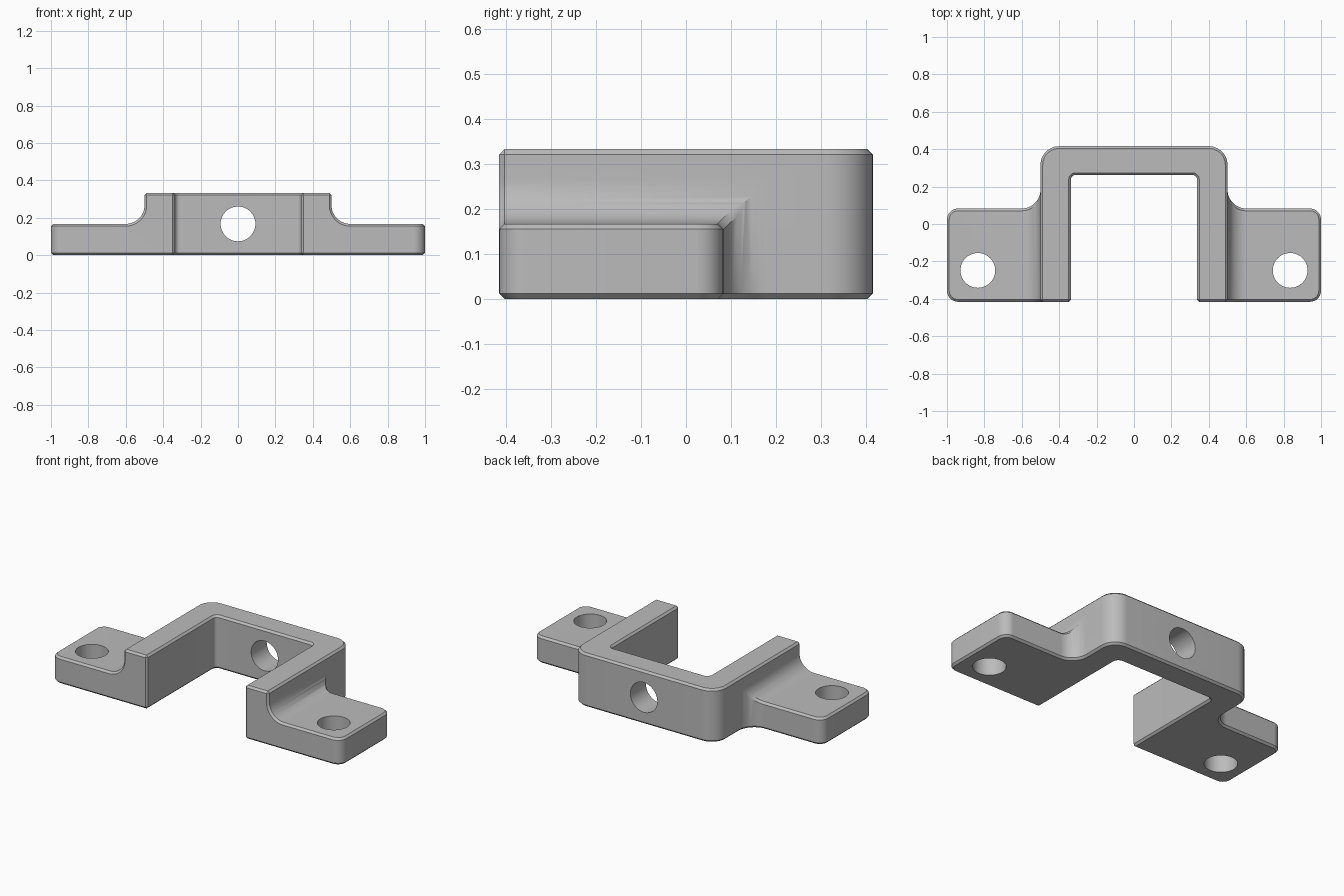
import bpy, bmesh, math
from mathutils import Vector, Matrix

cube = bpy.data.objects.get("Cube")
if cube:
    bpy.data.objects.remove(cube)

HEIGHT, FLANGE = 0.333, 0.167
DEPTH = 0.416
HOLE = 0.093
FILLET = 0.1


def rounded(corners, steps=12):
    """Outline with every corner (x, y, radius) replaced by an arc."""
    out = []
    for i, (x, y, r) in enumerate(corners):
        p = Vector((x, y))
        if r == 0:
            out.append(p)
            continue
        a = (Vector(corners[i - 1][:2]) - p).normalized()
        b = (Vector(corners[(i + 1) % len(corners)][:2]) - p).normalized()
        centre = p + (a + b) * r
        for k in range(steps + 1):
            t = k / steps * math.pi / 2
            out.append(centre - b * r * math.cos(t) - a * r * math.sin(t))
    return out


def mirrored(half):
    return half + [(-x, y, r) for x, y, r in reversed(half)]


def add_object(name, bm):
    bmesh.ops.recalc_face_normals(bm, faces=bm.faces)
    mesh = bpy.data.meshes.new(name)
    bm.to_mesh(mesh)
    bm.free()
    ob = bpy.data.objects.new(name, mesh)
    bpy.context.collection.objects.link(ob)
    return ob


def extrude(name, outline, place, direction):
    bm = bmesh.new()
    face = bm.faces.new([bm.verts.new(place(p)) for p in outline])
    new = bmesh.ops.extrude_face_region(bm, geom=[face])["geom"]
    bmesh.ops.translate(bm, vec=direction,
                        verts=[v for v in new if isinstance(v, bmesh.types.BMVert)])
    return add_object(name, bm)


def hole_cutter(name, location, rotation=0):
    bm = bmesh.new()
    bmesh.ops.create_cone(bm, cap_ends=True, segments=48, radius1=HOLE, radius2=HOLE, depth=0.6,
                          matrix=Matrix.Translation(location) @ Matrix.Rotation(rotation, 4, "X"))
    return add_object(name, bm)


def apply(ob, mod):
    with bpy.context.temp_override(object=ob, active_object=ob, selected_objects=[ob]):
        bpy.ops.object.modifier_apply(modifier=mod.name)


def boolean(ob, cutter, operation):
    mod = ob.modifiers.new("cut", "BOOLEAN")
    mod.operation, mod.solver, mod.object = operation, "EXACT", cutter
    apply(ob, mod)
    bpy.data.objects.remove(cutter)


# Plan of the arch and its two mounting flanges
plan = mirrored([(0.337, 0.262, 0.025), (0.337, -DEPTH, 0), (1, -DEPTH, 0.06), (1, 0.083, 0.06),
                 (0.5, 0.083, FILLET), (0.5, DEPTH, FILLET)])
bracket = extrude("bracket", rounded(plan), lambda p: (p.x, p.y, 0), (0, 0, HEIGHT))

# Front silhouette: low flanges blending up into the arch
side = mirrored([(1.2, -0.2, 0), (1.2, FLANGE, 0), (0.5, FLANGE, FILLET), (0.5, 0.5, 0)])
boolean(bracket, extrude("silhouette_cutter", rounded(side), lambda p: (p.x, -1, p.y), (0, 2, 0)),
        "INTERSECT")

# Merge stray slivers, then chamfer the hard outer edges
bm = bmesh.new()
bm.from_mesh(bracket.data)
bmesh.ops.remove_doubles(bm, verts=bm.verts, dist=0.0005)
bmesh.ops.dissolve_limit(bm, angle_limit=0.01, verts=bm.verts, edges=bm.edges)
bm.to_mesh(bracket.data)
bm.free()
chamfer = bracket.modifiers.new("chamfer", "BEVEL")
chamfer.width = 0.012
chamfer.segments = 1
chamfer.limit_method = "ANGLE"
chamfer.angle_limit = math.radians(50)
chamfer.use_clamp_overlap = False
apply(bracket, chamfer)

# Screw holes in the flanges and the back wall
for s in (-1, 1):
    boolean(bracket, hole_cutter("flange_hole", (s * 0.835, -0.248, 0.1)), "DIFFERENCE")
boolean(bracket, hole_cutter("back_hole", (0, 0.34, FLANGE), math.pi / 2), "DIFFERENCE")

# Single grey metal
grey = bpy.data.materials.new("grey_metal")
grey.use_nodes = True
colour = (0.5, 0.5, 0.5, 1)
grey.diffuse_color = colour
grey.node_tree.nodes["Principled BSDF"].inputs["Base Color"].default_value = colour
bracket.data.materials.clear()
bracket.data.materials.append(grey)

bpy.ops.object.select_all(action="DESELECT")
bracket.select_set(True)
bpy.context.view_layer.objects.active = bracket
bpy.ops.object.shade_smooth_by_angle(angle=math.radians(30))
